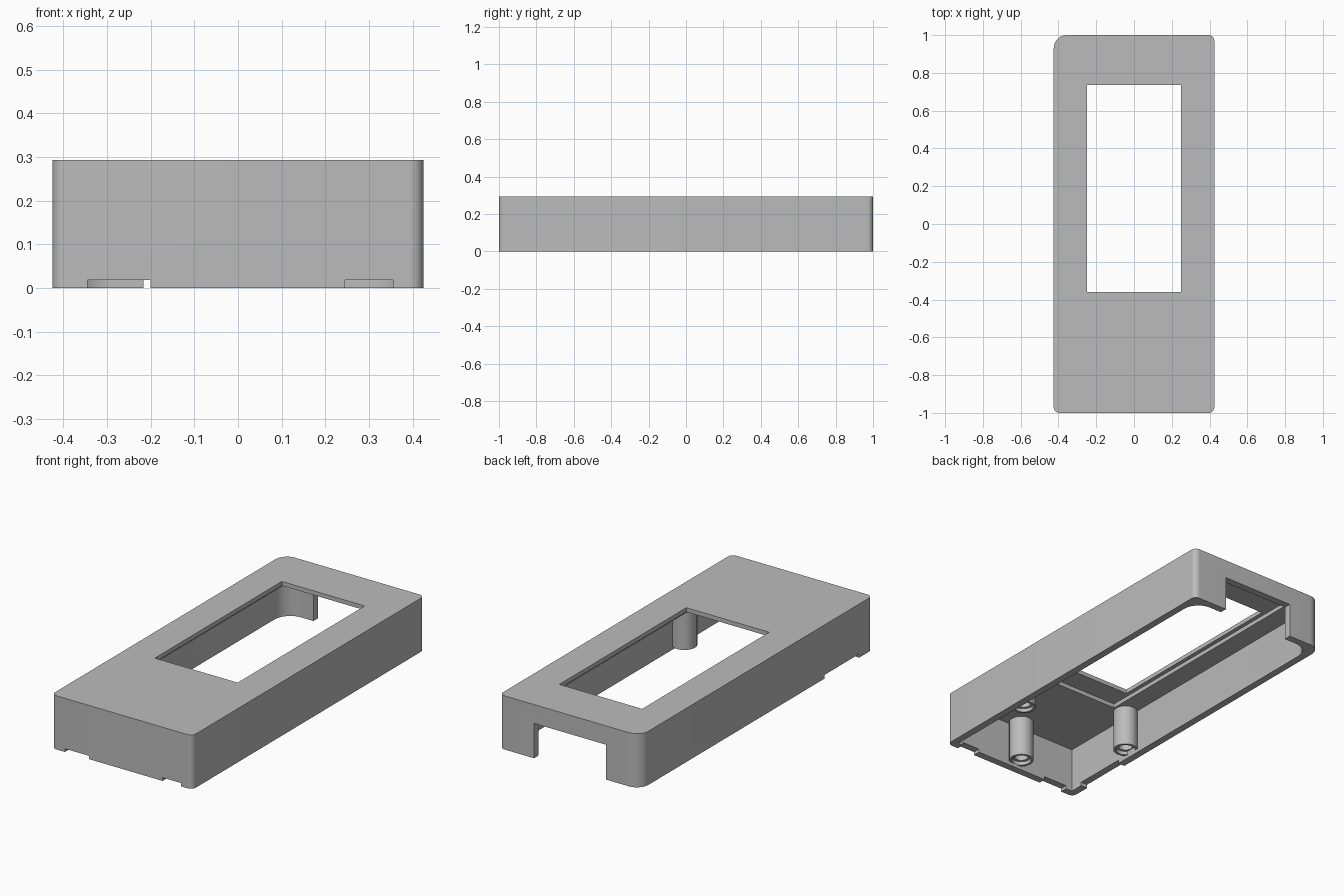
import bpy, bmesh
from math import sin, cos, pi, radians

cube = bpy.data.objects.get("Cube")
if cube:
    bpy.data.objects.remove(cube, do_unlink=True)

grey = bpy.data.materials.new("plain grey")
grey.use_nodes = True
grey.diffuse_color = (0.5, 0.5, 0.5, 1)
grey.node_tree.nodes["Principled BSDF"].inputs["Base Color"].default_value = (0.5, 0.5, 0.5, 1)


def make_object(name, bm):
    bmesh.ops.recalc_face_normals(bm, faces=bm.faces)
    mesh = bpy.data.meshes.new(name)
    bm.to_mesh(mesh)
    bm.free()
    mesh.materials.append(grey)
    obj = bpy.data.objects.new(name, mesh)
    bpy.context.collection.objects.link(obj)
    return obj


def slab(name, x0, x1, y0, y1, z0, z1, radii=(0, 0, 0, 0), steps=10):
    """Upright block; corner radii run from back-left (+x +y) anticlockwise."""
    corners = [(x1, y1, -1, -1), (x0, y1, 1, -1), (x0, y0, 1, 1), (x1, y0, -1, 1)]
    bm = bmesh.new()
    ring = []
    for i, ((x, y, sx, sy), r) in enumerate(zip(corners, radii)):
        for k in range(steps + 1 if r else 1):
            a = pi / 2 * (i + k / steps)
            ring.append(bm.verts.new((x + sx * r + r * cos(a), y + sy * r + r * sin(a), z0)))
    base = bm.faces.new(ring)
    top = bmesh.ops.extrude_face_region(bm, geom=[base])["geom"]
    bmesh.ops.translate(bm, vec=(0, 0, z1 - z0),
                        verts=[v for v in top if isinstance(v, bmesh.types.BMVert)])
    if base.is_valid is False or len([f for f in bm.faces if len(f.verts) == len(ring)]) < 2:
        bm.faces.new(ring)
    return make_object(name, bm)


def cut(target, cutter):
    mod = target.modifiers.new("cut", "BOOLEAN")
    mod.operation = "DIFFERENCE"
    mod.solver = "EXACT"
    mod.object = cutter
    bpy.context.view_layer.objects.active = target
    bpy.ops.object.modifier_apply(modifier=mod.name)
    bpy.data.objects.remove(cutter, do_unlink=True)


def smooth(obj):
    bpy.ops.object.select_all(action="DESELECT")
    obj.select_set(True)
    bpy.context.view_layer.objects.active = obj
    bpy.ops.object.shade_smooth_by_angle(angle=radians(30))


# Outer shell with one larger back corner
half_w, height, ceiling, low = 0.425, 0.293, 0.247, -0.1
shell = slab("case_shell", -half_w, half_w, -1, 1, 0, height, (0.03, 0.07, 0.03, 0.03))

# Hollow underside, rounded at the back
cut(shell, slab("cavity", -0.385, 0.385, -0.96, 0.96, low, ceiling, (0.095, 0.095, 0, 0)))
# Shallow recess around the window, then the window itself
cut(shell, slab("recess", -0.272, 0.272, -0.485, 0.93, 0.1, 0.27))
cut(shell, slab("window", -0.25, 0.25, -0.36, 0.735, 0.1, 0.4))
# Back opening
cut(shell, slab("back_opening", -0.217, 0.217, 0.9, 1.1, low, 0.19))
# Shallow notches in the bottom rim
cut(shell, slab("front_notch_right", -0.345, -0.2, -1.1, -0.9, low, 0.018))
cut(shell, slab("front_notch_left", 0.245, 0.355, -1.1, -0.9, low, 0.018))
cut(shell, slab("side_notch", -0.5, -0.37, -0.885, -0.585, low, 0.02))
smooth(shell)


# Hollow screw posts hanging from the ceiling
def screw_post(name, x, y, sides=32):
    profile = [(0.063, 0.255), (0.063, 0.02), (0.05, 0.02), (0.05, 0.04),
               (0.036, 0.04), (0.036, 0.2)]
    bm = bmesh.new()
    rings = [[bm.verts.new((x + r * cos(2 * pi * k / sides), y + r * sin(2 * pi * k / sides), z))
              for k in range(sides)] for r, z in profile]
    for a, b in zip(rings, rings[1:]):
        for k in range(sides):
            n = (k + 1) % sides
            bm.faces.new((a[k], a[n], b[n], b[k]))
    bm.faces.new(rings[0])
    bm.faces.new(rings[-1])
    smooth(make_object(name, bm))


screw_post("front_post", 0, -0.91)
for side, sign in (("left", 1), ("right", -1)):
    screw_post(side + "_post", sign * 0.345, -0.48)
